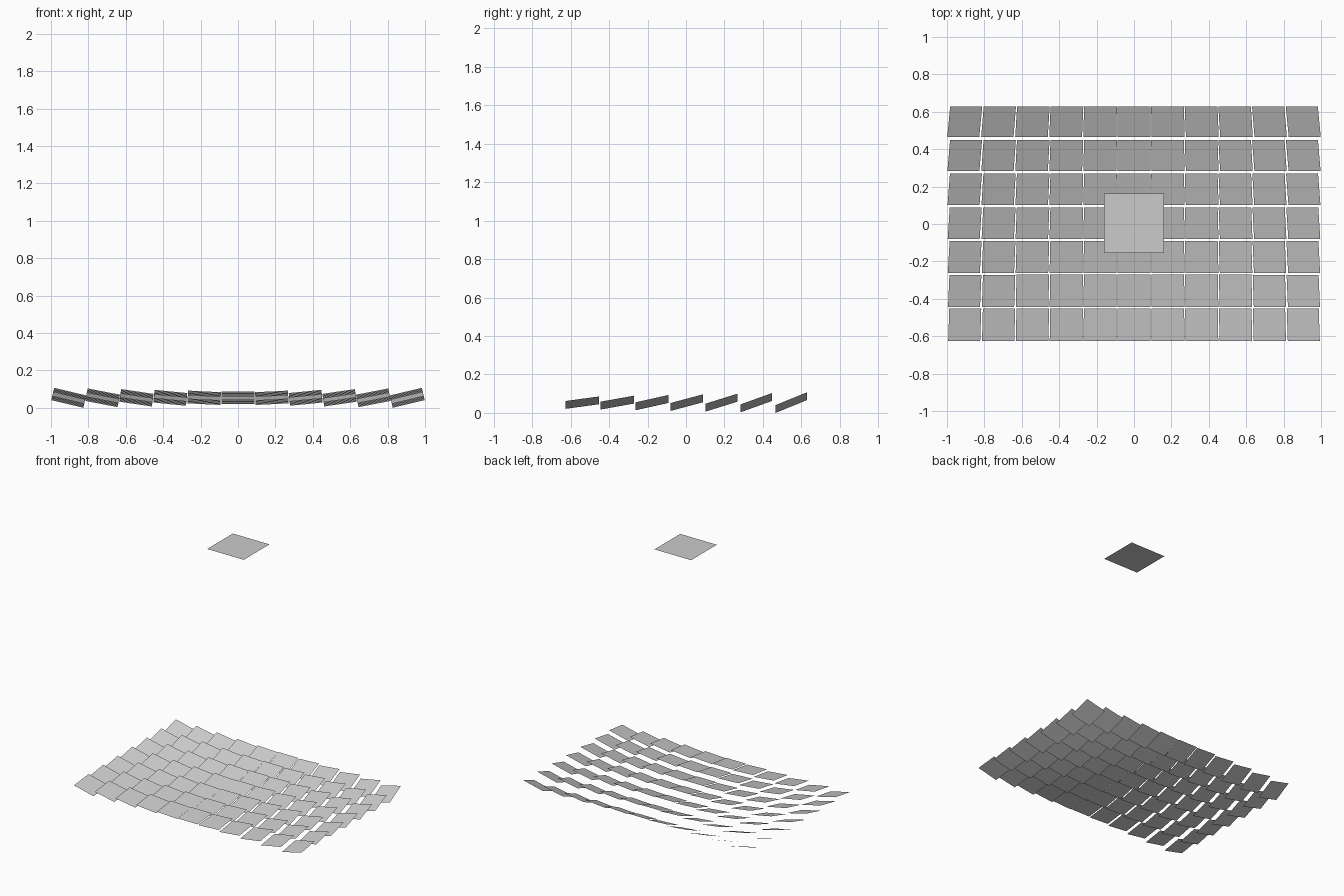
import bpy
from mathutils import Vector

if "Cube" in bpy.data.objects:
    bpy.data.objects.remove(bpy.data.objects["Cube"])

PITCH, HALF, BASE = 0.181, 0.088, 0.053
Y_OFF, TOP = 0.004, 1.97
SUN = Vector((0, -0.5, 0.866))
TARGET = Vector((0, Y_OFF, TOP))


def plate(name, centre, normal, half):
    """Flat square panel whose local x axis stays in the xz plane."""
    u = Vector((normal.z, 0, -normal.x)).normalized()
    v = normal.cross(u).normalized()
    corners = [centre + half * (a * u + b * v)
               for a, b in ((-1, -1), (1, -1), (1, 1), (-1, 1))]
    mesh = bpy.data.meshes.new(name)
    mesh.from_pydata(corners, [], [(0, 1, 2, 3)])
    obj = bpy.data.objects.new(name, mesh)
    bpy.context.collection.objects.link(obj)
    return obj


# mirror field: each panel bisects the sun and target directions
mirrors = []
for row in range(-3, 4):
    for col in range(-5, 6):
        c = Vector((col * PITCH, row * PITCH + Y_OFF, BASE))
        n = ((TARGET - c).normalized() + SUN).normalized()
        mirrors.append(plate(f"mirror_{row + 4}_{col + 6}", c, n, HALF))

# rest the lowest mirror corner on the ground
low = min(v.co.z for m in mirrors for v in m.data.vertices)
for m in mirrors:
    for v in m.data.vertices:
        v.co.z -= low

# receiver plate hovering over the field
plate("receiver_plate", TARGET, Vector((0, 0, 1)), 0.16)
